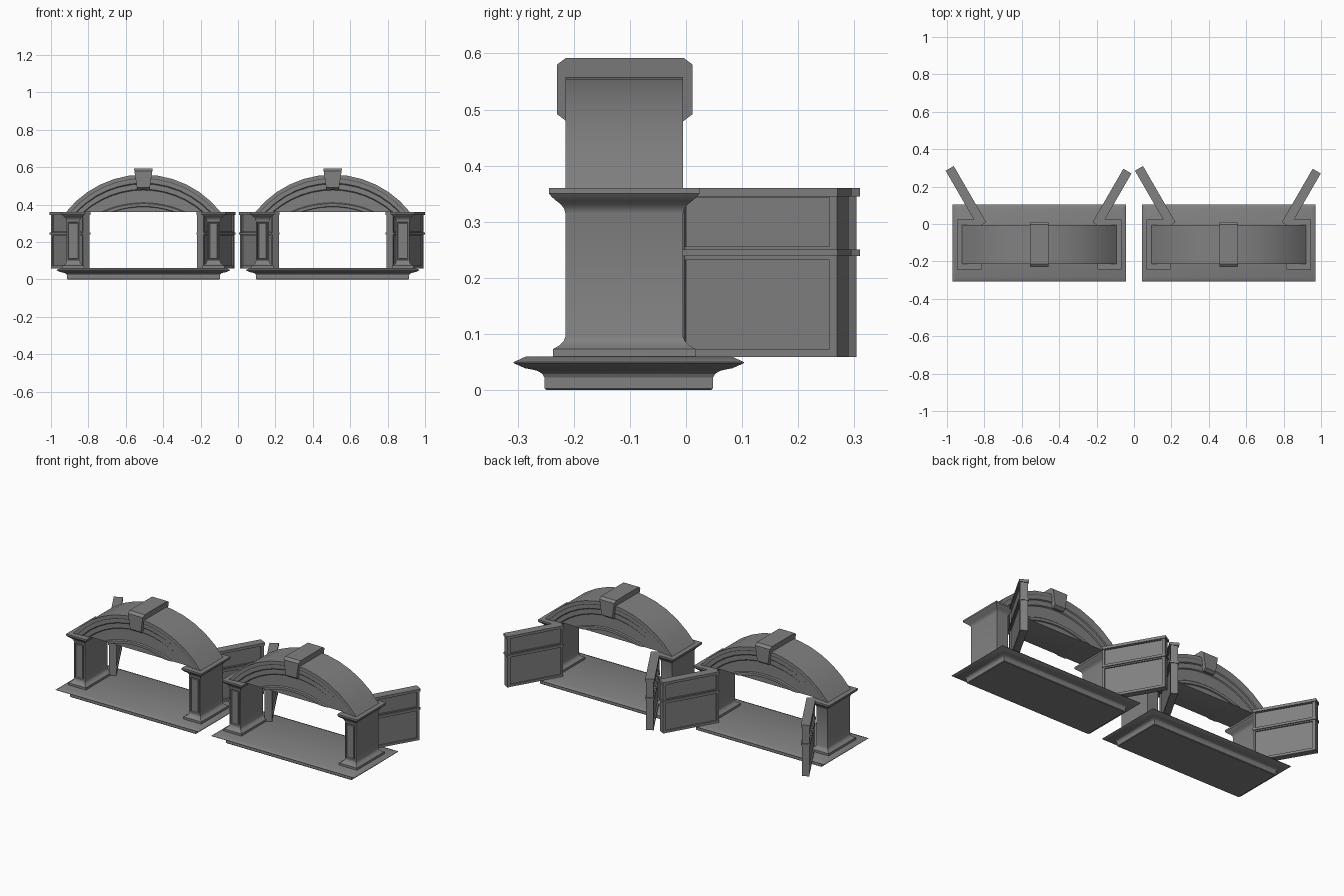
import bpy, bmesh, math
from mathutils import Matrix, Vector

if "Cube" in bpy.data.objects:
    bpy.data.objects.remove(bpy.data.objects["Cube"])

CX = 0.506      # offset of each of the two arches from the middle
STONE = bpy.data.materials.new("dark_stone")
STONE.diffuse_color = (.22, .22, .22, 1)
STONE.use_nodes = True
STONE.node_tree.nodes["Principled BSDF"].inputs["Base Color"].default_value = STONE.diffuse_color


def finish(name, bm, smooth=True):
    bmesh.ops.recalc_face_normals(bm, faces=bm.faces)
    me = bpy.data.meshes.new(name)
    bm.to_mesh(me)
    bm.free()
    me.materials.append(STONE)
    ob = bpy.data.objects.new(name, me)
    bpy.context.collection.objects.link(ob)
    if smooth:
        bpy.ops.object.select_all(action='DESELECT')
        ob.select_set(True)
        bpy.context.view_layer.objects.active = ob
        bpy.ops.object.shade_smooth_by_angle(angle=math.radians(28))
    return ob


def moulded_block(cx, cy, hx, hy, profile):
    """Rectangular block whose outline grows by each profile offset at height z."""
    bm = bmesh.new()
    rings = []
    for off, z in profile:
        x, y = hx + off, hy + off
        rings.append([bm.verts.new((cx + sx * x, cy + sy * y, z))
                      for sx, sy in ((-1, -1), (1, -1), (1, 1), (-1, 1))])
    for a, b in zip(rings, rings[1:]):
        for i in range(4):
            j = (i + 1) % 4
            bm.faces.new((a[i], a[j], b[j], b[i]))
    bm.faces.new(rings[0][::-1])
    bm.faces.new(rings[-1])
    bmesh.ops.recalc_face_normals(bm, faces=bm.faces)
    return bm


def add_box(bm, lo, hi):
    lo, hi = Vector(lo), Vector(hi)
    bmesh.ops.create_cube(bm, size=1, matrix=Matrix.Translation((lo + hi) / 2)
                          @ Matrix.Diagonal((*(hi - lo), 1)))


BASE = [(-.058, 0), (-.055, .003), (-.055, .022), (-.051, .029), (-.043, .034),
        (-.031, .037), (-.02, .039), (0, .048), (0, .05), (-.022, .06)]
PILLAR = [(.022, .06), (.022, .073), (.01, .08), (.003, .087), (0, .095),
          (0, .315), (.002, .323), (.008, .331), (.017, .338), (.024, .344),
          (.029, .35), (.029, .36)]


def pillar(cx, side):
    bm = moulded_block(cx + side * .375, -.11, .036, .105, PILLAR)
    # recessed panel with a raised field on the front
    f = max((f for f in bm.faces if f.normal.y < -.99), key=lambda f: f.calc_area())
    for inset, depth in ((.011, 0), (.004, -.007), (.006, 0), (.003, .004)):
        bmesh.ops.inset_region(bm, faces=[f], thickness=inset, depth=depth)
    finish("pillar", bm)


# arch rings, outside to inside: half width, rise, half depth
RINGS = [(.413, .2, .105), (.392, .182, .105), (.386, .177, .102), (.36, .155, .102),
         (.355, .15, .097), (.322, .122, .097), (.316, .117, .092), (.225, .05, .092),
         (.215, .045, .098), (.17, .03, .098), (.165, .027, .092)]
SEG, SPRING, ARCH_Y = 12, .36, -.11


def arch(cx):
    bm = bmesh.new()
    sides = []
    for s in (-1, 1):
        rows = []
        for a, h, d in RINGS:
            r = (a * a + h * h) / (2 * h)
            t = math.asin(a / r)
            rows.append([bm.verts.new((cx + r * math.sin(t * (2 * i / SEG - 1)), ARCH_Y + s * d,
                                       SPRING + h - r + r * math.cos(t * (2 * i / SEG - 1))))
                         for i in range(SEG + 1)])
        for a, b in zip(rows, rows[1:]):
            for i in range(SEG):
                bm.faces.new((a[i], a[i + 1], b[i + 1], b[i]))
        bm.faces.new(rows[-1])
        sides.append(rows)
    f, b = sides
    for i in range(SEG):
        bm.faces.new((f[0][i], f[0][i + 1], b[0][i + 1], b[0][i]))
    # flat underside
    for k in range(len(RINGS) - 1):
        for e in (0, SEG):
            bm.faces.new((f[k][e], f[k + 1][e], b[k + 1][e], b[k][e]))
    bm.faces.new((f[-1][0], f[-1][SEG], b[-1][SEG], b[-1][0]))
    finish("arch", bm)


def keystone(cx):
    prof = [(-.214, .48), (-.23, .492), (-.23, .58), (-.214, .592),
            (-.004, .592), (.012, .58), (.012, .492), (-.004, .48)]
    bm = bmesh.new()
    l, r = [[bm.verts.new((cx + s * (.033 + (z - .48) * .15), y, z)) for y, z in prof]
            for s in (-1, 1)]
    bm.faces.new(l)
    bm.faces.new(r)
    for i in range(8):
        j = (i + 1) % 8
        bm.faces.new((l[i], l[j], r[j], r[i]))
    finish("keystone", bm, False)


def door(cx, side, length):
    """Open panelled door: x runs along its length, y through its thickness."""
    t = .04
    bm = bmesh.new()
    add_box(bm, (.006, .008, .065), (length - .006, t - .008, .35))         # panel
    for u0, u1 in ((0, .012), (length - .016, length)):                     # stiles
        add_box(bm, (u0, 0, .059), (u1, t, .36))
    for z0, z1 in ((.059, .073), (.232, .256), (.343, .36)):                # rails
        add_box(bm, (.002, .001, z0), (length - .002, t - .001, z1))
    for z0, z1 in ((.239, .25), (.345, .36)):                               # mouldings
        add_box(bm, (0, -.005, z0), (length + .004, t + .005, z1 + .0005))
    u, v = Vector((side * .5, .866, 0)), Vector((side * .866, -.5, 0))
    for w in bm.verts:
        p = Vector((cx + side * .288, .006, 0)) + u * w.co.x + v * w.co.y
        w.co = (p.x, p.y, w.co.z)
    finish("door", bm, False)


for cx in (-CX, CX):
    finish("base_slab", moulded_block(cx, -.102, .464, .205, BASE))
    for side in (-1, 1):
        pillar(cx, side)
    arch(cx)
    keystone(cx)
    door(cx, -1, .344)
    door(cx, 1, .327)
